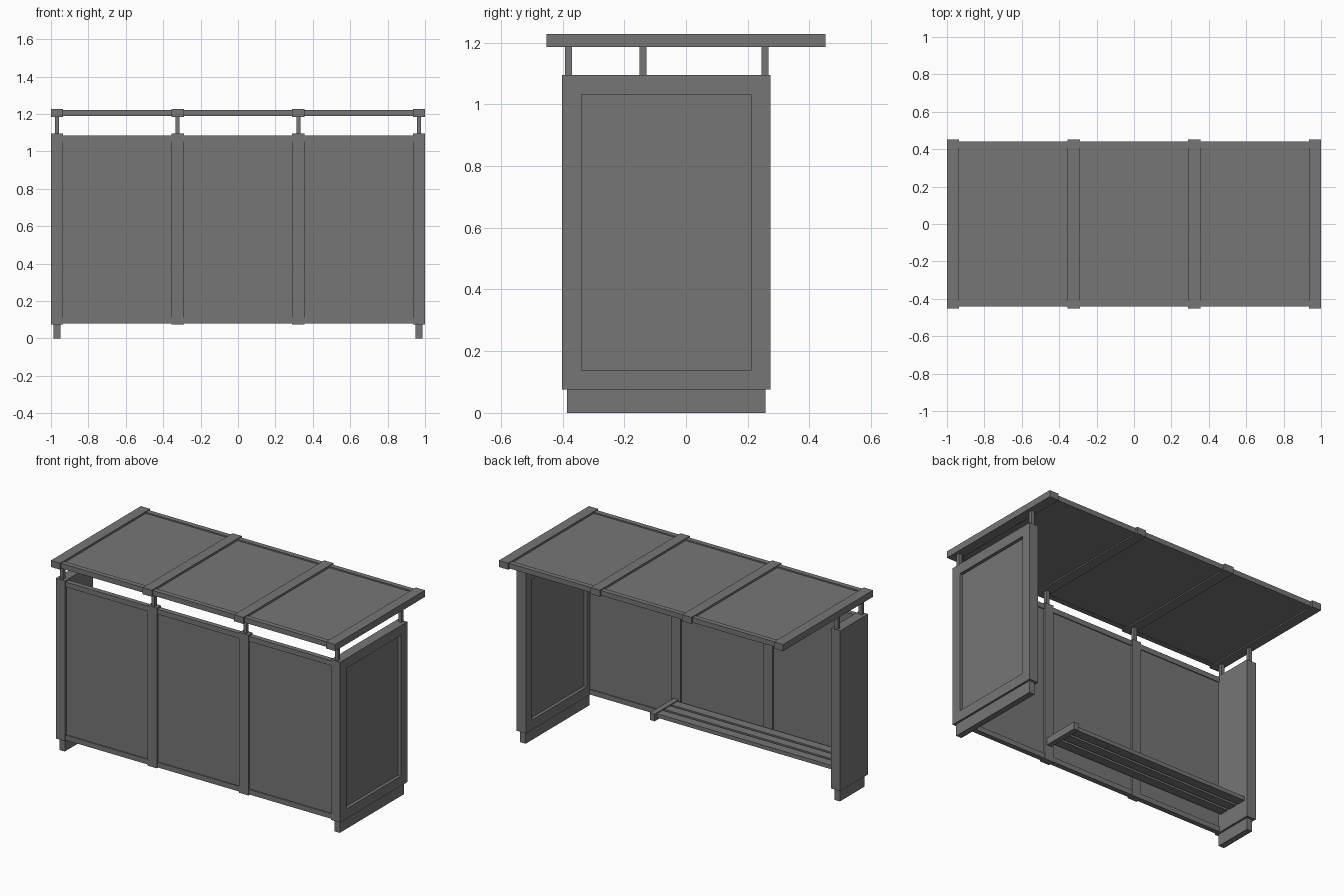
import bpy, bmesh

if "Cube" in bpy.data.objects:
    bpy.data.objects.remove(bpy.data.objects["Cube"])

# dark grey painted metal
DARK = bpy.data.materials.new("dark_grey")
DARK.diffuse_color = (0.18, 0.18, 0.18, 1)
DARK.use_nodes = True
DARK.node_tree.nodes["Principled BSDF"].inputs["Base Color"].default_value = DARK.diffuse_color


def box(name, x, y, z, inset_axis=None, border=0.03, depth=0.02):
    """Box from (min, max) ranges; optionally recess both faces along one axis."""
    bm = bmesh.new()
    bmesh.ops.create_cube(bm, size=1)
    for v in bm.verts:
        for i, (lo, hi) in enumerate((x, y, z)):
            v.co[i] = hi if v.co[i] > 0 else lo
    bm.normal_update()
    if inset_axis is not None:
        for f in [f for f in bm.faces if abs(f.normal[inset_axis]) > 0.9]:
            n = f.normal.copy()
            bmesh.ops.inset_region(bm, faces=[f], thickness=border, use_even_offset=True)
            # straight-sided recess
            r = bmesh.ops.extrude_discrete_faces(bm, faces=[f])
            for g in r["faces"]:
                for v in g.verts:
                    v.co -= n * depth
    bmesh.ops.recalc_face_normals(bm, faces=bm.faces)
    me = bpy.data.meshes.new(name)
    bm.to_mesh(me)
    bm.free()
    me.materials.append(DARK)
    ob = bpy.data.objects.new(name, me)
    bpy.context.collection.objects.link(ob)
    return ob


def around(c, half):
    return (c - half, c + half)


XS = [-0.9675, -0.3225, 0.3225, 0.9675]   # frame lines along the length
W = 0.0325                                # half width of frame members
BACK = -0.381                             # centre plane of the back wall

# roof beams and back wall stub posts
for x in XS:
    box("roof_beam", around(x, W), (-0.452, 0.452), (1.185, 1.227))
    box("roof_stub_post", around(x, 0.011), around(BACK, 0.011), (1.09, 1.19))

# intermediate back wall mullions
for x in XS[1:3]:
    box("back_mullion", around(x, W), (-0.402, -0.36), (0.075, 1.095))

# roof and back wall bays: edge rails with a thin recessed panel
for a, b in zip(XS, XS[1:]):
    bay = (a + W, b - W)
    for s in (-1, 1):
        box("roof_edge_rail", bay, around(s * 0.426, 0.016), (1.19, 1.222))
    box("roof_panel", bay, (-0.411, 0.411), (1.193, 1.214))
    for z in (0.096, 1.07):
        box("back_rail", bay, (-0.397, -0.365), around(z, 0.016))
    box("back_panel", bay, (-0.39, -0.371), (0.112, 1.054))

# long framed end wall on the right, short plain end wall on the left
box("right_end_wall", (0.935, 1.0), (-0.402, 0.273), (0.075, 1.095),
    inset_axis=0, border=0.063, depth=0.02)
box("left_end_wall", (-1.0, -0.935), (-0.402, -0.122), (0.075, 1.095))

# plinths and front stub posts under and over the end walls
for x, y_end in ((XS[3], 0.273), (XS[0], -0.122)):
    box("wall_plinth", around(x, 0.019), (-0.386, y_end - 0.016), (0, 0.076))
    box("roof_front_post", around(x, 0.011), around(y_end - 0.017, 0.011), (1.09, 1.19))

# bench: end bracket and slats running to the left wall
box("bench_bracket", around(XS[2], 0.017), (-0.362, -0.122), (0.17, 0.216))
for i in range(3):
    y0 = -0.35 + i * 0.074
    box("bench_slat", (-0.936, XS[2] - 0.016), (y0, y0 + 0.058), (0.185, 0.21))
